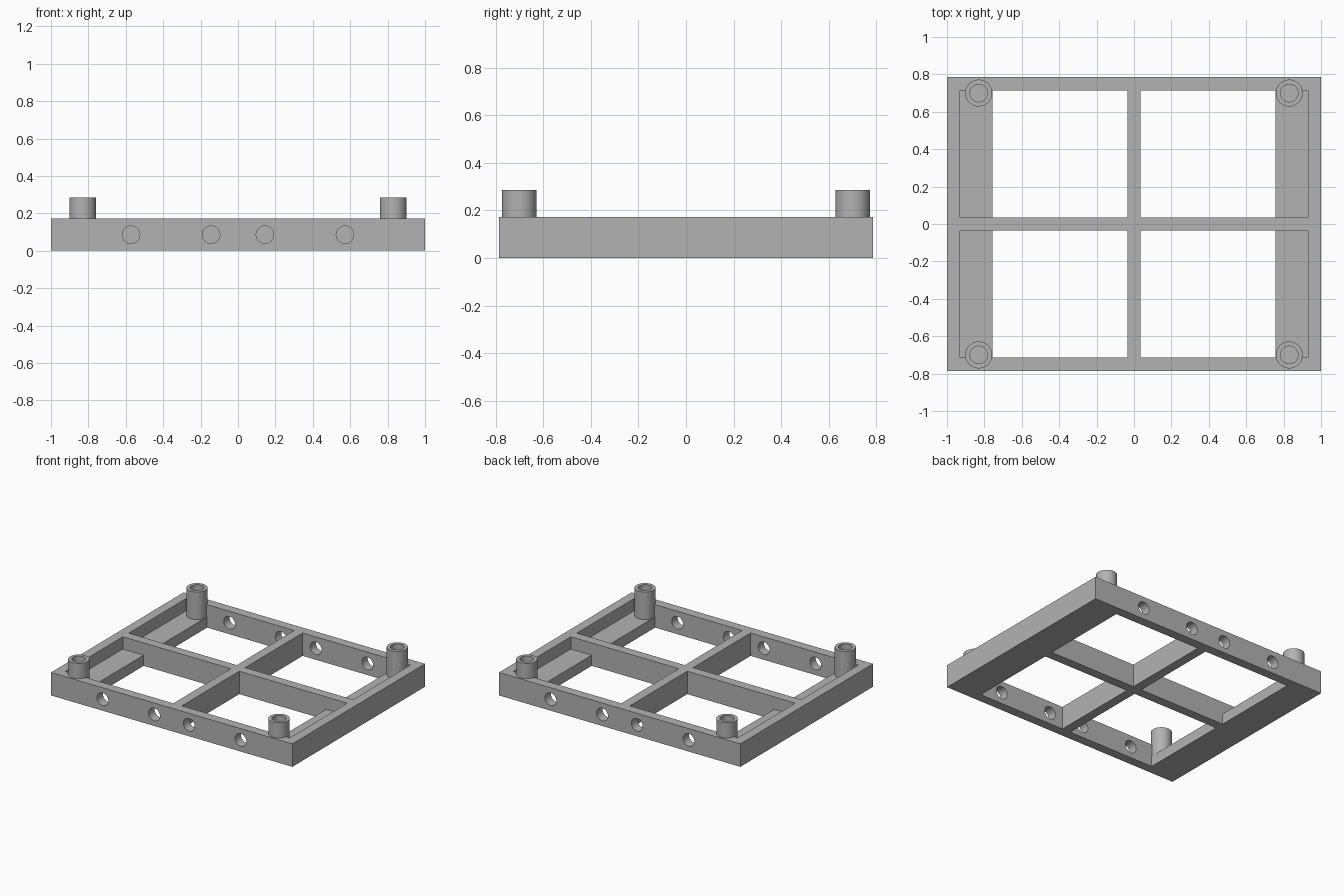
import bpy
import bmesh
from mathutils import Matrix, Vector

cube = bpy.data.objects.get("Cube")
if cube:
    bpy.data.objects.remove(cube, do_unlink=True)

# Main dimensions
HALF_X, HALF_Y, HEIGHT = 1.0, 0.785, 0.172
WALL, RIB = 0.07, 0.035          # outer wall thickness, half rib thickness
LEDGE_X, LEDGE_Z = 0.757, 0.08   # inner edge and top of the side ledges
POST_X, POST_Y, POST_R, POST_TOP = 0.83, 0.70, 0.072, 0.286
BORE_R, POST_FLOOR = 0.047, 0.175
SIGNS = [(sx, sy) for sx in (-1, 1) for sy in (-1, 1)]

grey = bpy.data.materials.new("plain grey")
grey.use_nodes = True
colour = (0.45, 0.45, 0.45, 1)
grey.diffuse_color = colour
grey.node_tree.nodes["Principled BSDF"].inputs["Base Color"].default_value = colour


def make_object(name, bm):
    bmesh.ops.recalc_face_normals(bm, faces=bm.faces)
    mesh = bpy.data.meshes.new(name)
    bm.to_mesh(mesh)
    bm.free()
    mesh.materials.append(grey)
    obj = bpy.data.objects.new(name, mesh)
    bpy.context.collection.objects.link(obj)
    return obj


def activate(obj):
    bpy.ops.object.select_all(action="DESELECT")
    obj.select_set(True)
    bpy.context.view_layer.objects.active = obj


def cut(target, cutter):
    cutter.hide_render = True
    mod = target.modifiers.new("cut", "BOOLEAN")
    mod.operation, mod.solver, mod.object = "DIFFERENCE", "EXACT", cutter
    activate(target)
    bpy.ops.object.modifier_apply(modifier=mod.name)
    bpy.data.objects.remove(cutter, do_unlink=True)


# Solid slab for the frame
bm = bmesh.new()
size = Matrix.Diagonal((2 * HALF_X, 2 * HALF_Y, HEIGHT, 1))
bmesh.ops.create_cube(bm, size=1, matrix=Matrix.Translation((0, 0, HEIGHT / 2)) @ size)
frame = make_object("frame", bm)

# Four stepped pockets that leave the walls, cross ribs and side ledges
bm = bmesh.new()
outer = HALF_X - WALL
profile = [(RIB, -0.1), (LEDGE_X, -0.1), (LEDGE_X, LEDGE_Z),
           (outer, LEDGE_Z), (outer, 0.3), (RIB, 0.3)]
for sx, sy in SIGNS:
    face = bm.faces.new([bm.verts.new((sx * x, sy * RIB, z)) for x, z in profile])
    grown = bmesh.ops.extrude_face_region(bm, geom=[face])["geom"]
    verts = [g for g in grown if isinstance(g, bmesh.types.BMVert)]
    bmesh.ops.translate(bm, verts=verts, vec=Vector((0, sy * (HALF_Y - WALL - RIB), 0)))
cut(frame, make_object("pocket_cutter", bm))

# Round holes through the front and back walls
bm = bmesh.new()
for sx, sy in SIGNS:
    for x in (0.144, 0.572):
        place = Matrix.Translation((sx * x, sy * 0.75, HEIGHT / 2))
        bmesh.ops.create_cone(bm, cap_ends=True, segments=48, radius1=BORE_R,
                              radius2=BORE_R, depth=0.3,
                              matrix=place @ Matrix.Rotation(1.5707963, 4, "X"))
cut(frame, make_object("hole_cutter", bm))

# Hollow corner posts standing on the ledges
objects = [frame]
for sx, sy in SIGNS:
    bm = bmesh.new()
    depth = POST_TOP - LEDGE_Z + 0.01
    place = Matrix.Translation((sx * POST_X, sy * POST_Y, POST_TOP - depth / 2))
    bmesh.ops.create_cone(bm, cap_ends=True, segments=48, radius1=POST_R,
                          radius2=POST_R, depth=depth, matrix=place)
    top = max(bm.faces, key=lambda f: f.calc_center_median().z)
    bmesh.ops.inset_region(bm, faces=[top], thickness=POST_R - BORE_R)
    floor = bmesh.ops.extrude_discrete_faces(bm, faces=[top])["faces"][0]
    bmesh.ops.translate(bm, verts=floor.verts, vec=Vector((0, 0, POST_FLOOR - POST_TOP)))
    name = ("back" if sy > 0 else "front") + ("_left" if sx > 0 else "_right") + "_post"
    objects.append(make_object(name, bm))

for obj in objects:
    activate(obj)
    bpy.ops.object.shade_smooth_by_angle(angle=0.6)
